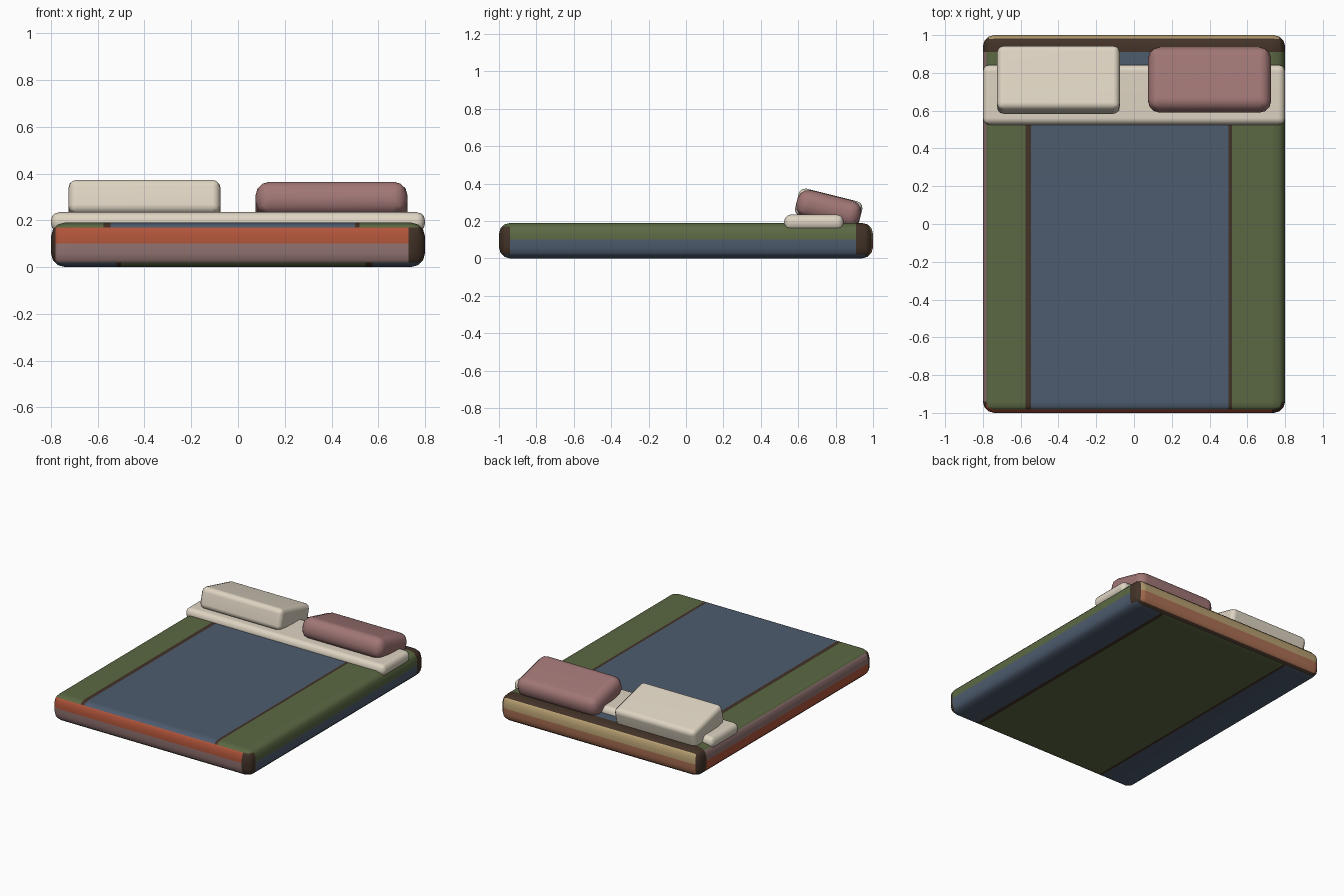
import bpy, bmesh, math
from mathutils import Vector, Matrix

if "Cube" in bpy.data.objects:
    bpy.data.objects.remove(bpy.data.objects["Cube"])


def material(name, r, g, b):
    m = bpy.data.materials.new(name)
    lin = [(c / 255 / 12.92) if c < 10 else ((c / 255 + 0.055) / 1.055) ** 2.4 for c in (r, g, b)]
    m.diffuse_color = (*lin, 1)
    m.use_nodes = True
    m.node_tree.nodes["Principled BSDF"].inputs["Base Color"].default_value = m.diffuse_color
    return m


NAMES = ["green", "blue", "brown", "orange", "dusty", "tan", "terracotta"]
PALETTE = [material("moss_green", 91, 104, 67), material("slate_blue", 78, 92, 111),
           material("dark_brown", 66, 50, 39), material("burnt_orange", 176, 84, 58),
           material("dusty_mauve", 148, 117, 115), material("tan", 184, 160, 114),
           material("terracotta", 172, 112, 84)]
CREAM = material("cream", 222, 212, 194)
ROSE = material("rose", 160, 118, 117)


def rounded_box(name, size, loc, radius, mats, tilt=0.0, cuts=(), rule=None, segments=3):
    bm = bmesh.new()
    bmesh.ops.create_cube(bm, size=1)
    bmesh.ops.scale(bm, vec=Vector(size), verts=bm.verts)
    bmesh.ops.bevel(bm, geom=bm.edges[:], offset=radius, segments=segments,
                    profile=0.5, affect='EDGES')
    bmesh.ops.transform(bm, matrix=Matrix.Translation(loc) @ Matrix.Rotation(tilt, 4, 'X'),
                        verts=bm.verts)
    # cut colour borders into the surface
    for axis, value in cuts:
        p, n = Vector((0, 0, 0)), Vector((0, 0, 0))
        p[axis], n[axis] = value, 1
        bmesh.ops.bisect_plane(bm, geom=bm.verts[:] + bm.edges[:] + bm.faces[:],
                               plane_co=p, plane_no=n, dist=1e-5)
    bm.normal_update()
    for f in bm.faces:
        f.smooth = True
        if rule:
            f.material_index = NAMES.index(rule(f.calc_center_median()))
    me = bpy.data.meshes.new(name)
    bm.to_mesh(me)
    bm.free()
    for m in mats:
        me.materials.append(m)
    ob = bpy.data.objects.new(name, me)
    bpy.context.collection.objects.link(ob)
    w = ob.modifiers.new("normals", 'WEIGHTED_NORMAL')
    w.keep_sharp = True
    return ob


# colour layout of the mattress cover
def cover(c):
    x, y, z = c
    upper = z > 0.1
    if 0.02 < z < 0.17:
        if y < -0.975 or (y < -0.94 and abs(x) > 0.765):      # foot end
            if x > 0.73 or x < -0.78:
                return "brown"
            return "orange" if upper else "dusty"
        if y > 0.98 and abs(x) < 0.765:                       # head end
            return "tan" if upper else "terracotta"
        if y > 0.91:
            return "brown"
        if x < -0.78:                                         # left side
            return "dusty" if upper else "orange"
    if y > 0.91 and (upper or y > 0.96):
        return "brown"
    s = x if upper else -x                                    # underside is mirrored
    if -0.575 < s < -0.545 or 0.50 < s < 0.52:
        return "brown"
    middle = -0.56 < s < 0.51
    return "blue" if middle == upper else "green"


# mattress
rounded_box("mattress", (1.6, 2.0, 0.19), (0, 0, 0.095), 0.06, PALETTE,
            cuts=[(2, 0.02), (2, 0.1), (2, 0.17), (1, 0.91), (1, 0.96), (1, 0.98), (1, -0.975),
                  (0, 0.73), (0, -0.78), (0, -0.575), (0, -0.545), (0, 0.50), (0, 0.52),
                  (0, 0.575), (0, 0.545), (0, -0.50), (0, -0.52)], rule=cover)
# folded sheet
rounded_box("sheet_fold", (1.6, 0.318, 0.085), (0, 0.684, 0.192), 0.036, [CREAM])
# pillows leaning towards the head end
tilt = math.radians(-14)
rounded_box("cream_pillow", (0.65, 0.35, 0.15), (-0.4, 0.763, 0.266), 0.035, [CREAM], tilt)
rounded_box("rose_pillow", (0.65, 0.35, 0.148), (0.4, 0.763, 0.265), 0.06, [ROSE], tilt)
